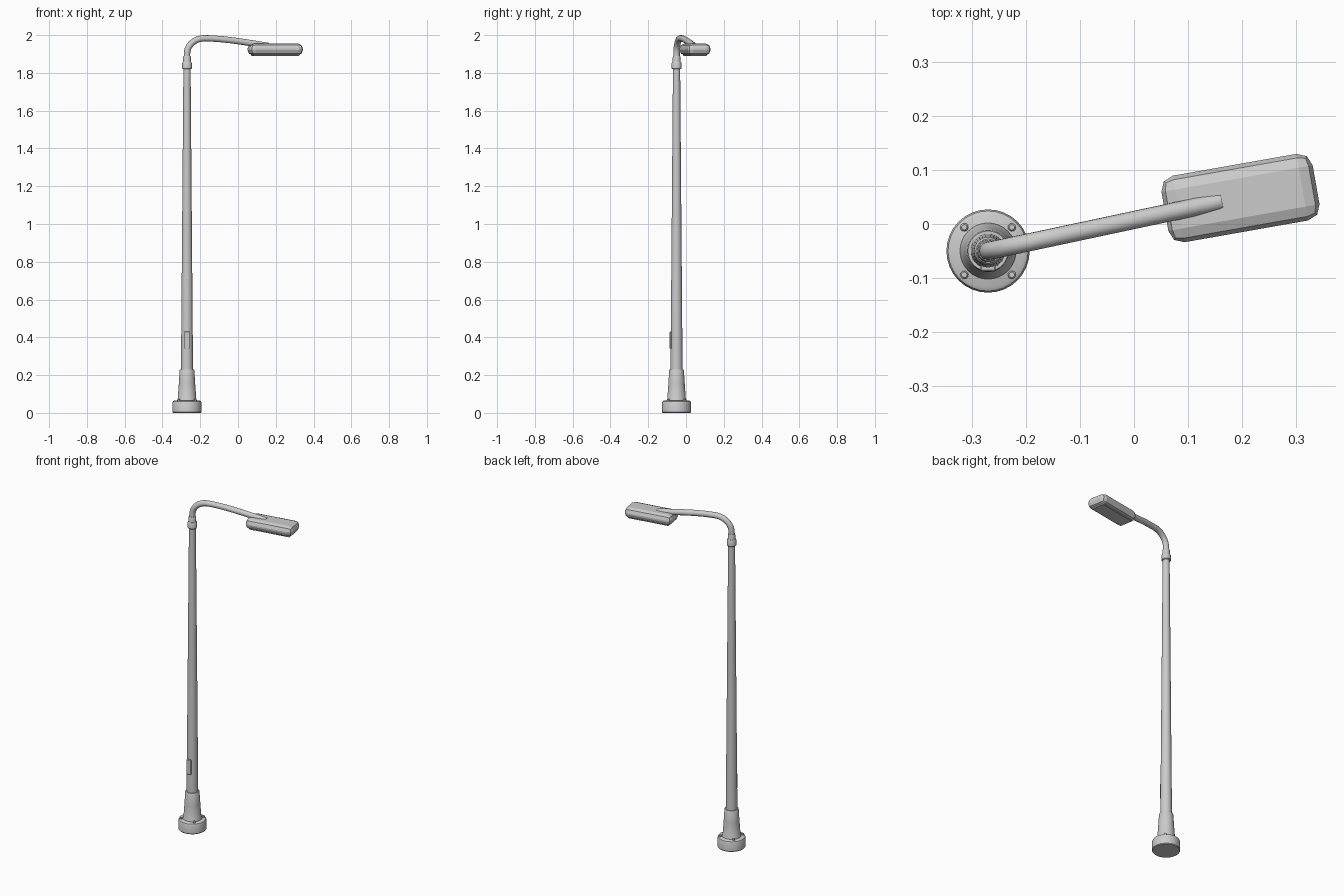
import bpy, math
from mathutils import Vector

if "Cube" in bpy.data.objects:
    bpy.data.objects.remove(bpy.data.objects["Cube"])

PX, PY = -0.27, -0.05      # pole axis
ARM_A = math.radians(12)   # arm heading
HEAD_A = math.radians(10)  # lamp heading


def smooth(ob, angle=35):
    bpy.ops.object.select_all(action='DESELECT')
    ob.select_set(True)
    bpy.context.view_layer.objects.active = ob
    bpy.ops.object.shade_smooth_by_angle(angle=math.radians(angle))


def lathe(name, profile, n=32, x=PX, y=PY):
    """Closed solid of revolution from (radius, z) points."""
    verts, faces = [], []
    for r, z in profile:
        for i in range(n):
            a = 2 * math.pi * i / n
            verts.append((x + r * math.cos(a), y + r * math.sin(a), z))
    for k in range(len(profile) - 1):
        for i in range(n):
            j = (i + 1) % n
            faces.append((k * n + i, k * n + j, (k + 1) * n + j, (k + 1) * n + i))
    faces.append(tuple(reversed(range(n))))
    top = (len(profile) - 1) * n
    faces.append(tuple(range(top, top + n)))
    me = bpy.data.meshes.new(name)
    me.from_pydata(verts, [], faces)
    ob = bpy.data.objects.new(name, me)
    bpy.context.collection.objects.link(ob)
    smooth(ob)
    return ob


def box(name, loc, size, rot=0.0, bevel=0.0, segments=2):
    bpy.ops.mesh.primitive_cube_add(size=1, location=loc, rotation=(0, 0, rot))
    ob = bpy.context.object
    ob.name = name
    ob.scale = size
    bpy.ops.object.transform_apply(location=False, rotation=False, scale=True)
    if bevel:
        m = ob.modifiers.new("bevel", 'BEVEL')
        m.width, m.segments = bevel, segments
    return ob


# Base, sleeve, tapered pole and collar
lathe("base", [(0.074, 0), (0.077, 0.004), (0.077, 0.054), (0.074, 0.061), (0.067, 0.065)])
lathe("base_sleeve", [(0.052, 0.06), (0.052, 0.068), (0.049, 0.075), (0.043, 0.16),
                      (0.039, 0.226), (0.037, 0.23)])
lathe("pole", [(0.032, 0.22), (0.019, 1.83)])
lathe("collar", [(0.023, 1.82), (0.026, 1.824), (0.026, 1.852), (0.022, 1.859)])
lathe("arm_socket", [(0.021, 1.85), (0.020, 1.886), (0.018, 1.89)])

# Anchor bolts
for sx in (-1, 1):
    for sy in (-1, 1):
        lathe("anchor_bolt", [(0.0075, 0.06), (0.0075, 0.071), (0.005, 0.074)], 12,
              PX + sx * 0.044, PY + sy * 0.044)

# Service door on the front of the pole
box("service_door", (PX, PY - 0.032, 0.385), (0.028, 0.011, 0.09), bevel=0.002, segments=1)

# Curved arm: (left handle, point, right handle), each (distance, height)
path = [((0, 1.82), (0, 1.84), (0, 1.86)),
        ((0, 1.88), (0, 1.90), (0, 1.95)),
        ((0.045, 1.983), (0.095, 1.983), (0.2, 1.983)),
        ((0.33, 1.96), (0.44, 1.943), (0.46, 1.94))]


def place(p):
    return Vector((PX + p[0] * math.cos(ARM_A), PY + p[0] * math.sin(ARM_A), p[1]))


cu = bpy.data.curves.new("arm", 'CURVE')
cu.dimensions = '3D'
cu.bevel_depth = 0.017
cu.bevel_resolution = 4
cu.use_fill_caps = True
cu.resolution_u = 12
sp = cu.splines.new('BEZIER')
sp.bezier_points.add(len(path) - 1)
for bp, (l, c, r) in zip(sp.bezier_points, path):
    bp.handle_left_type = bp.handle_right_type = 'FREE'
    bp.co, bp.handle_left, bp.handle_right = place(c), place(l), place(r)
arm = bpy.data.objects.new("arm", cu)
bpy.context.collection.objects.link(arm)
bpy.ops.object.select_all(action='DESELECT')
arm.select_set(True)
bpy.context.view_layer.objects.active = arm
bpy.ops.object.convert(target='MESH')
smooth(bpy.context.object)

# Lamp head and the lens plate beneath it
box("lamp_head", (0.197, 0.048, 1.9245), (0.284, 0.125, 0.061), HEAD_A, 0.026, 2)
box("lamp_lens", (0.197, 0.048, 1.895), (0.245, 0.086, 0.012), HEAD_A, 0.003, 1)
